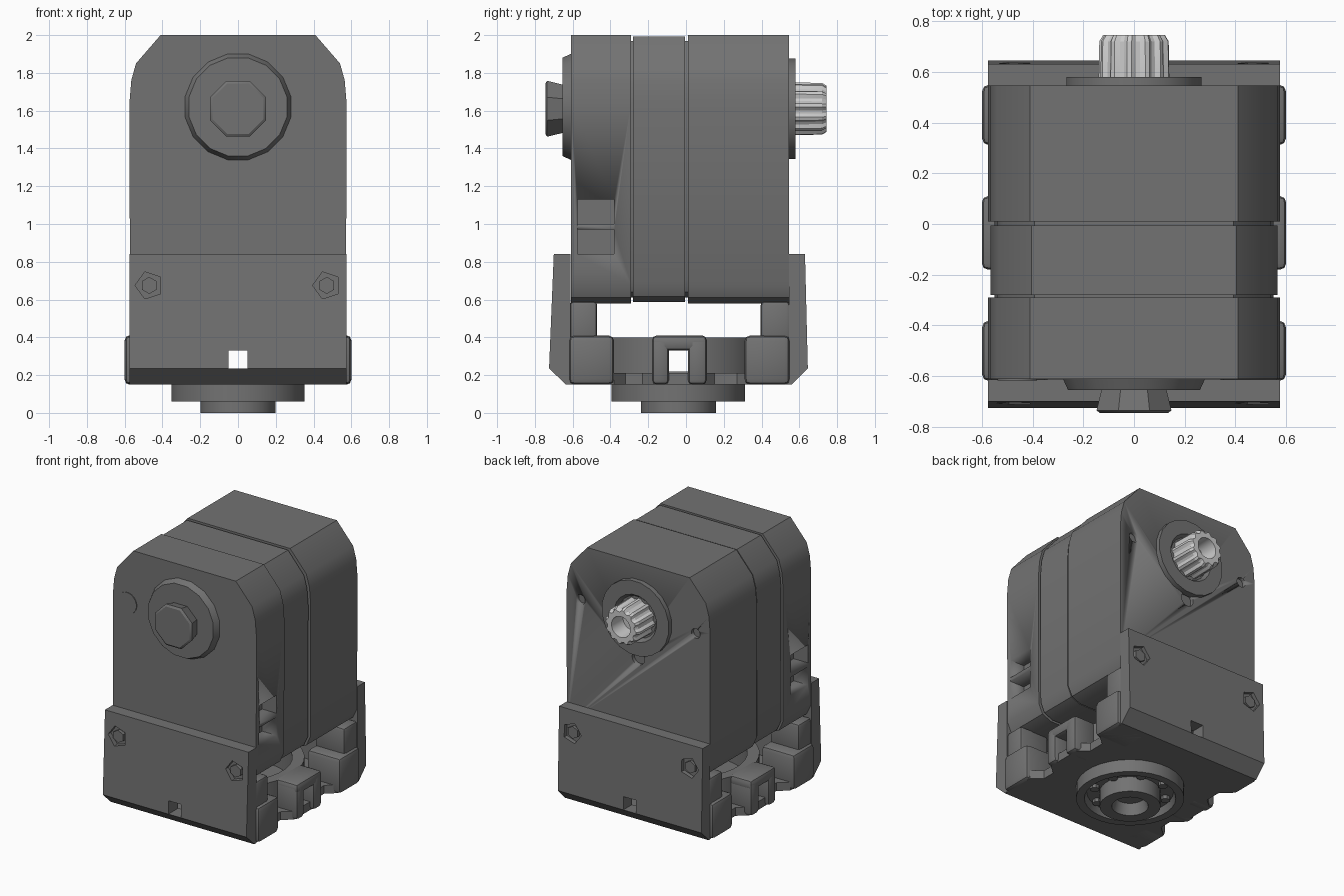
import bpy, bmesh, math
from mathutils import Matrix, Vector

if "Cube" in bpy.data.objects:
    bpy.data.objects.remove(bpy.data.objects["Cube"])

dark = bpy.data.materials.new("dark_grey")
dark.diffuse_color = (0.17, 0.17, 0.17, 1)
dark.use_nodes = True
dark.node_tree.nodes["Principled BSDF"].inputs["Base Color"].default_value = dark.diffuse_color
light = bpy.data.materials.new("light_plastic")
light.diffuse_color = (0.85, 0.85, 0.85, 1)
light.use_nodes = True
light.node_tree.nodes["Principled BSDF"].inputs["Base Color"].default_value = light.diffuse_color


def finish(name, bm, mat=dark, angle=35):
    bmesh.ops.remove_doubles(bm, verts=bm.verts, dist=1e-5)
    bmesh.ops.recalc_face_normals(bm, faces=bm.faces)
    me = bpy.data.meshes.new(name)
    bm.to_mesh(me)
    bm.free()
    me.materials.append(mat)
    ob = bpy.data.objects.new(name, me)
    bpy.context.collection.objects.link(ob)
    bpy.ops.object.select_all(action='DESELECT')
    ob.select_set(True)
    bpy.context.view_layer.objects.active = ob
    if angle:
        bpy.ops.object.shade_smooth_by_angle(angle=math.radians(angle))
    return ob


def prism(name, pts, axis, lo, hi, angle=35):
    """Extrude a 2D profile along an axis."""
    place = {'x': lambda a, b, t: (t, a, b),
             'y': lambda a, b, t: (a, t, b),
             'z': lambda a, b, t: (a, b, t)}[axis]
    bm = bmesh.new()
    rings = [[bm.verts.new(place(a, b, t)) for a, b in pts] for t in (lo, hi)]
    for r in rings:
        bm.faces.new(r)
    n = len(pts)
    for i in range(n):
        j = (i + 1) % n
        bm.faces.new((rings[0][i], rings[0][j], rings[1][j], rings[1][i]))
    return finish(name, bm, angle=angle)


def box(name, lo, hi, bevel=0.0):
    lo, hi = Vector(lo), Vector(hi)
    bm = bmesh.new()
    bmesh.ops.create_cube(bm, size=1, matrix=Matrix.Translation((lo + hi) / 2)
                          @ Matrix.Diagonal((*(hi - lo), 1)))
    if bevel:
        bmesh.ops.bevel(bm, geom=bm.edges[:], offset=bevel, segments=2,
                        profile=0.5, affect='EDGES')
    return finish(name, bm)


def lathe(name, pts, n, axis, at, mat=dark, closed=False, teeth=0.0, angle=35):
    """Revolve (radius, height) points about the y or z axis; teeth makes splines."""
    bm = bmesh.new()
    rings = []
    for r, h in pts:
        ring = []
        for i in range(n):
            a = 2 * math.pi * (i + 0.5) / n
            rr = r - (teeth if i % 4 > 1 and r > 0.1 else 0)
            u, v = rr * math.cos(a), rr * math.sin(a)
            co = (at[0] + u, h, at[1] + v) if axis == 'y' else (at[0] + u, at[1] + v, h)
            ring.append(bm.verts.new(co))
        rings.append(ring)
    pairs = list(zip(rings, rings[1:])) + ([(rings[-1], rings[0])] if closed else [])
    for p, q in pairs:
        for i in range(n):
            j = (i + 1) % n
            bm.faces.new((p[i], p[j], q[j], q[i]))
    return finish(name, bm, mat, angle)


def cut(ob, cutters):
    for c in cutters:
        c.hide_render = True
        m = ob.modifiers.new("cut", 'BOOLEAN')
        m.operation, m.solver, m.object = 'DIFFERENCE', 'EXACT', c
        bpy.context.view_layer.objects.active = ob
        bpy.ops.object.modifier_apply(modifier=m.name)


def drop(cutters):
    for c in cutters:
        bpy.data.objects.remove(c)


# Motor housing: three slices sharing one profile, over a smaller core
half = [(0.575, 1.64), (0.565, 1.76), (0.54, 1.85), (0.41, 2.0)]
low = [(0.47, 0.58), (0.54, 0.61), (0.572, 0.68)]
right = low + half
profile = right + [(-x, z) for x, z in reversed(right)]
shrunk = [(x * 0.955, 1.29 + (z - 1.29) * 0.955) for x, z in profile]
front_housing = prism("front_housing", profile, 'y', -0.61, -0.29)
prism("middle_housing", [(x * 0.985, 1.29 + (z - 1.29) * 0.99) for x, z in profile],
      'y', -0.28, -0.005)
rear_housing = prism("rear_housing", profile, 'y', 0.01, 0.545)
prism("housing_core", shrunk, 'y', -0.33, 0.1)

# Connector sockets in both sides of the front slice
sockets = [box("socket_cutter", (min(s * 0.46, s * 0.7), -0.575, z),
               (max(s * 0.46, s * 0.7), -0.38, z + 0.13))
           for s in (-1, 1) for z in (0.84, 1.0)]
cut(front_housing, sockets)
drop(sockets)

# Small round recesses on the front and rear faces
recesses = [lathe("recess_cutter", [(0, -0.7), (r, -0.7), (r, 0.06), (0, 0.06)], 20, 'y', at)
            for r, at in ((0.035, (-0.46, 1.61)), (0.05, (0, 1.31)), (0.035, (0.46, 1.61)))]
for c in recesses:
    c.location.y = 1.2 - 0.76 + 0.76 + 0.0   # slides the cutters to the rear face
    c.location.y = 0.52 + 0.7
    
bpy.context.view_layer.update()
cut(rear_housing, recesses)
drop(recesses)
lathe("front_face_plug", [(0, -0.6), (0.078, -0.6), (0.078, -0.616), (0, -0.616)],
      20, 'y', (-0.46, 1.61))

# Front idler cap
lathe("front_boss", [(0, -0.6), (0.29, -0.6), (0.265, -0.655), (0, -0.655)],
      16, 'y', (0, 1.62))
lathe("front_knob", [(0, -0.64), (0.135, -0.64), (0.16, -0.735), (0.145, -0.745), (0, -0.745)],
      8, 'y', (0, 1.61))

# Rear output collar and splined shaft
lathe("rear_collar", [(0.27, 0.53), (0.27, 0.58), (0.17, 0.58), (0.15, 0.555), (0, 0.555)],
      20, 'y', (0, 1.61))
lathe("output_shaft", [(0.14, 0.55), (0.137, 0.72), (0.122, 0.745), (0.075, 0.745),
                       (0.07, 0.62), (0, 0.62)], 48, 'y', (0, 1.61), light, teeth=0.014, angle=25)

# Bracket side plates
front_plate = prism("front_bracket_plate", [(-0.70, 0.84), (-0.612, 0.84), (-0.612, 0.15),
                    (-0.635, 0.15), (-0.725, 0.235)], 'x', -0.575, 0.575, angle=0)
rear_plate = prism("rear_bracket_plate", [(0.545, 0.15), (0.545, 0.84), (0.63, 0.84),
                   (0.645, 0.235), (0.56, 0.15)], 'x', -0.575, 0.575, angle=0)
wall = lathe("base_ring_wall", [(0.46, 0.16), (0.46, 0.4), (0.38, 0.4), (0.38, 0.16)],
             32, 'z', (0, -0.04), closed=True)

# Cable slots through the plates and ring wall
slots = [box("slot_cutter", (-0.05, -0.9, 0.235), (0.05, 0.9, 0.33)),
         box("slot_cutter", (-0.9, -0.09, 0.22), (0.9, 0.01, 0.33))]
cut(wall, slots)
# Pentagonal screw pockets in the plates
pockets = []
for x in (-0.47, 0.47):
    for y0, y1 in ((-0.9, -0.675), (0.605, 0.9)):
        pockets.append(lathe("pocket_cutter", [(0, y0), (0.075, y0), (0.075, y1), (0, y1)],
                             5, 'y', (x, 0.675)))
for plate in (front_plate, rear_plate):
    cut(plate, slots[:1] + pockets)
drop(slots + pockets)
for x in (-0.47, 0.47):
    lathe("front_screw", [(0, -0.66), (0.045, -0.66), (0.045, -0.70), (0, -0.70)],
          6, 'y', (x, 0.675))
    lathe("rear_screw", [(0, 0.59), (0.045, 0.59), (0.045, 0.625), (0, 0.625)],
          6, 'y', (x, 0.675))

# Base floor with scalloped sides
side = [(0.57, -0.63), (0.57, -0.38), (0.50, -0.32), (0.50, -0.23), (0.57, -0.17),
        (0.57, 0.09), (0.50, 0.15), (0.50, 0.27), (0.57, 0.33), (0.57, 0.56)]
prism("base_floor", side + [(-x, y) for x, y in reversed(side)], 'z', 0.15, 0.21)

# Lugs along both sides and corner posts up to the housing
for s in (-1, 1):
    def span(a, b):
        return min(s * a, s * b), max(s * a, s * b)
    for y0, y1 in ((-0.62, -0.38), (0.31, 0.55)):
        a, b = span(0.33, 0.6)
        box("corner_lug", (a, y0, 0.15), (b, y1, 0.41), 0.03)
    a, b = span(0.42, 0.6)
    for y0, y1 in ((-0.18, -0.09), (0.01, 0.11)):
        box("middle_lug", (a, y0, 0.15), (b, y1, 0.40), 0.025)
    box("middle_lug_top", (a, -0.18, 0.33), (b, 0.11, 0.41), 0.025)
    a, b = span(0.34, 0.575)
    box("front_corner_post", (a, -0.615, 0.36), (b, -0.47, 0.59), 0.02)
    box("rear_corner_post", (a, 0.395, 0.36), (b, 0.55, 0.59), 0.02)

# Round mounting flange and hub under the base
lathe("base_flange", [(0, 0.17), (0.355, 0.17), (0.355, 0.06), (0.30, 0.06), (0.285, 0.11),
                      (0.2, 0.11), (0.2, 0.0), (0.12, 0.0), (0.1, 0.08), (0, 0.08)],
      32, 'z', (0, -0.04))
for i in range(8):
    a = math.pi * (i + 0.5) / 4
    lathe("flange_bolt", [(0, 0.12), (0.032, 0.12), (0.032, 0.085), (0, 0.085)], 8, 'z',
          (0.243 * math.cos(a), -0.04 + 0.243 * math.sin(a)))
